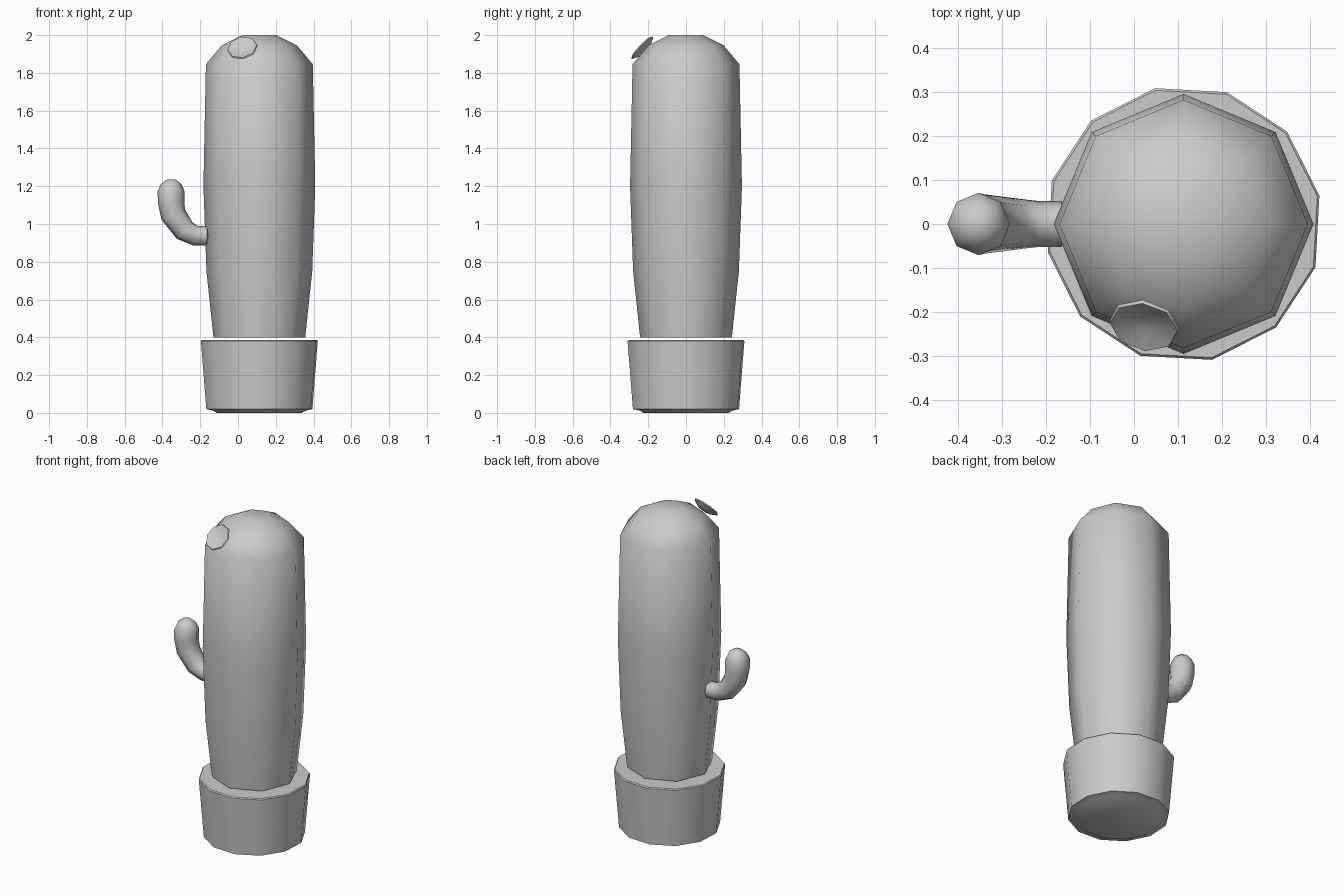
import bpy, bmesh
from math import cos, sin, pi, radians
from mathutils import Vector

cube = bpy.data.objects.get("Cube")
if cube:
    bpy.data.objects.remove(cube)

grey = bpy.data.materials.new("plain_grey")
grey.use_nodes = True
COLOUR = (0.6, 0.6, 0.6, 1)
grey.diffuse_color = COLOUR
grey.node_tree.nodes["Principled BSDF"].inputs["Base Color"].default_value = COLOUR


def skin(name, rings, sides, turn=0.0, crease=60):
    """Bridge polygon rings given as (centre, axis, radius) and cap both ends."""
    bm = bmesh.new()
    loops = []
    for centre, axis, radius in rings:
        axis = Vector(axis).normalized()
        v = Vector((0, 1, 0))
        if abs(axis.y) > 0.5:
            v = Vector((0, 0, 1))
        u = v.cross(axis).normalized()
        v = axis.cross(u)
        angles = [turn + 2 * pi * i / sides for i in range(sides)]
        loops.append([bm.verts.new(Vector(centre) + radius * (u * cos(a) + v * sin(a)))
                      for a in angles])
    for low, high in zip(loops, loops[1:]):
        for i in range(sides):
            j = (i + 1) % sides
            bm.faces.new((low[i], low[j], high[j], high[i]))
    bm.faces.new(loops[0][::-1])
    bm.faces.new(loops[-1])
    bmesh.ops.recalc_face_normals(bm, faces=bm.faces)
    mesh = bpy.data.meshes.new(name)
    bm.to_mesh(mesh)
    bm.free()
    mesh.materials.append(grey)
    mesh.shade_smooth()
    mesh.set_sharp_from_angle(angle=radians(crease))
    obj = bpy.data.objects.new(name, mesh)
    bpy.context.collection.objects.link(obj)
    return obj


def lathe(name, centre, axis, profile, sides, turn=0.0, crease=60):
    """Turn (radius, height) pairs about an axis."""
    axis = Vector(axis).normalized()
    rings = [(Vector(centre) + axis * h, axis, r) for r, h in profile]
    return skin(name, rings, sides, turn, crease)


UP = (0, 0, 1)
BASE = (0.113, 0, 0)

# Twelve-sided tapered pot with a stepped foot
lathe("pot", BASE, UP,
      [(0.23, 0), (0.25, 0.012), (0.287, 0.02), (0.316, 0.38), (0.311, 0.386)],
      12, radians(11.8), 35)

# Eight-sided cactus body with a domed top
lathe("cactus_body", BASE, UP,
      [(0.243, 0.4), (0.28, 0.75), (0.296, 1.2), (0.283, 1.845), (0.2, 1.945),
       (0.09, 2.0)], 8)

# Side arm: x, z and radius along a bend
path = [(-0.155, 0.937, 0.025), (-0.165, 0.937, 0.052), (-0.225, 0.938, 0.053),
        (-0.282, 0.965, 0.06), (-0.343, 1.05, 0.068), (-0.354, 1.12, 0.071),
        (-0.354, 1.175, 0.071), (-0.354, 1.213, 0.053), (-0.354, 1.235, 0.024)]
points = [Vector((x, 0, z)) for x, z, r in path]
arm = []
for i, (x, z, r) in enumerate(path):
    tangent = points[min(i + 1, len(points) - 1)] - points[max(i - 1, 0)]
    arm.append((points[i], tangent, r))
skin("arm", arm, 8)

# Shallow cupped flower on the front of the dome
lathe("flower", (0.024, -0.228, 1.929), (-0.18, -0.71, 0.68),
      [(0.03, -0.02), (0.045, -0.016), (0.082, 0.003), (0.078, 0.01),
       (0.042, -0.001), (0.012, -0.006)], 8, radians(12), 60)
